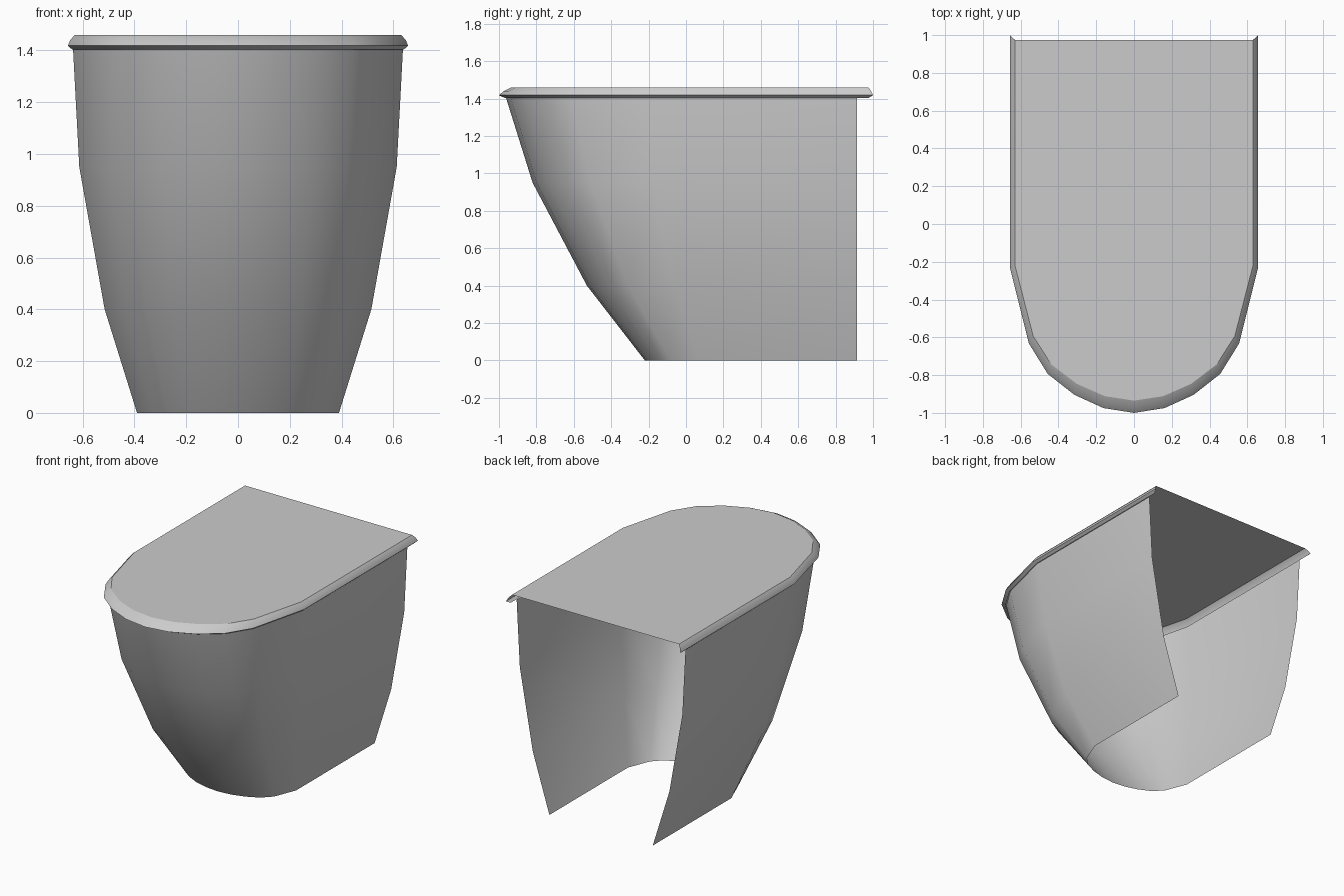
import bpy, bmesh, math

if "Cube" in bpy.data.objects:
    bpy.data.objects.remove(bpy.data.objects["Cube"])

# Half of the rounded nose: (width fraction, depth fraction), side to centre
NOSE = [(1, 0), (.847, .523), (.695, .732), (.48, .876), (.245, .967), (0, 1)]


def outline(half, start, front, back, z):
    """U-shaped open outline, from back right round the front to back left."""
    side = [(half, back, z)]
    side += [(half * u, start + (front - start) * v, z) for u, v in NOSE]
    return side + [(-x, y, h) for x, y, h in reversed(side[:-1])]


def loft(name, levels, cap=False):
    bm = bmesh.new()
    rings = [[bm.verts.new(p) for p in outline(*lv)] for lv in levels]
    for a, b in zip(rings, rings[1:]):
        for i in range(len(a) - 1):
            bm.faces.new((a[i + 1], a[i], b[i], b[i + 1]))
    if cap:
        bm.faces.new(list(reversed(rings[-1])))
    bm.normal_update()
    for f in bm.faces:
        c = f.calc_center_median()
        outward = f.normal.x * c.x + f.normal.y * (c.y - .5)
        if (f.normal.z if abs(f.normal.z) > .99 and cap and len(f.verts) > 4 else outward) < 0:
            f.normal_flip()
    mesh = bpy.data.meshes.new(name)
    bm.to_mesh(mesh)
    bm.free()
    obj = bpy.data.objects.new(name, mesh)
    bpy.context.collection.objects.link(obj)
    bpy.ops.object.select_all(action='DESELECT')
    obj.select_set(True)
    bpy.context.view_layer.objects.active = obj
    bpy.ops.object.shade_smooth_by_angle(angle=math.radians(40))
    return obj


# Tapered shell, open at the back and bottom
loft("basin_wall", [
    (.39, .07, -.22, .915, 0),
    (.515, -.07, -.53, .915, .40),
    (.613, -.17, -.82, .915, .95),
    (.637, -.22, -.962, .915, 1.403),
])

# Overhanging rim band
loft("rim", [
    (.640, -.22, -.968, .975, 1.403),
    (.657, -.23, -1.0, 1.0, 1.418),
    (.648, -.23, -.975, .99, 1.44),
    (.63, -.22, -.935, .975, 1.46),
])

# Flat top closing the rim
loft("top_panel", [(.63, -.22, -.935, .975, 1.46)], cap=True)
